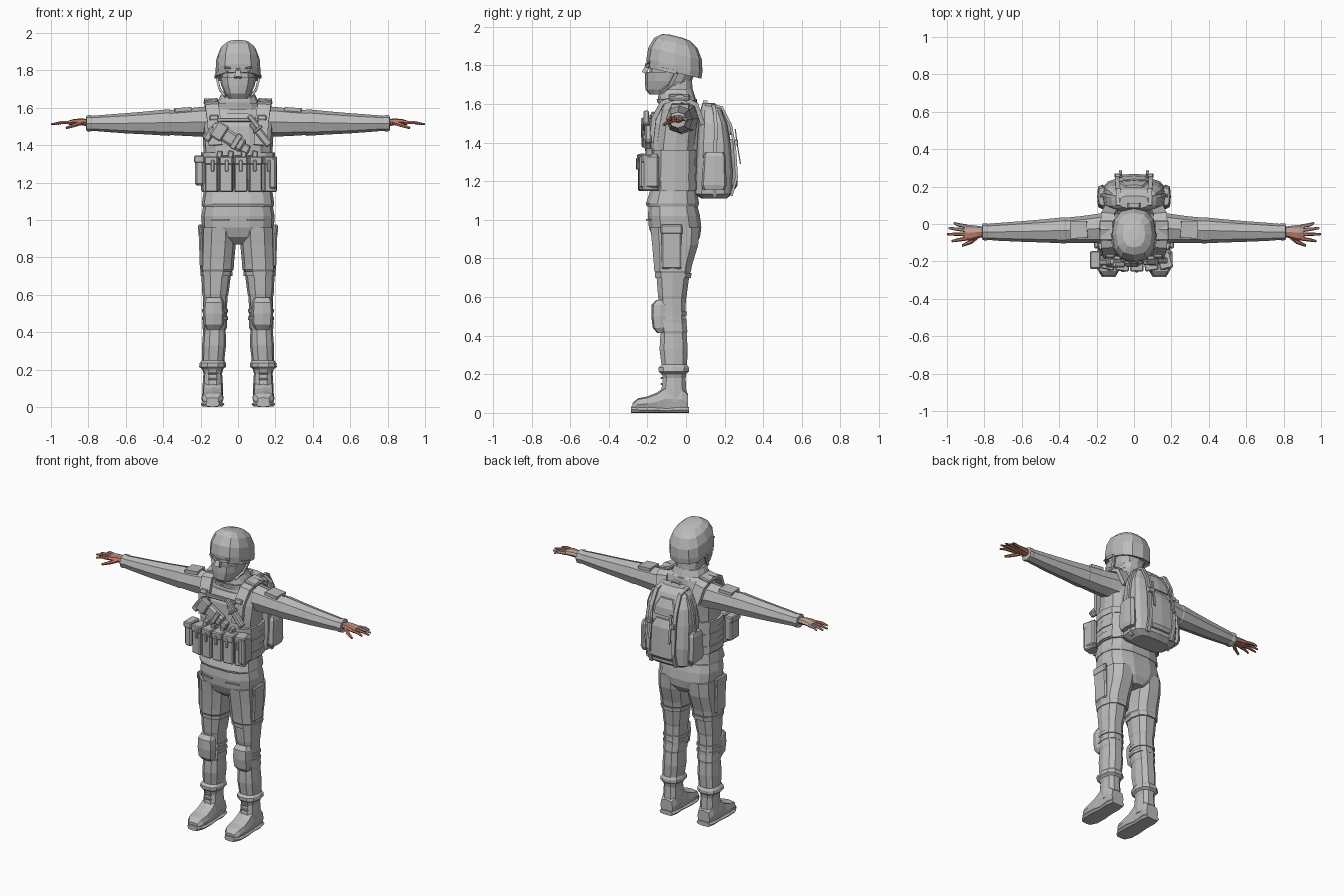
import bpy, bmesh, math
from mathutils import Vector, Euler, Matrix


def material(name, rgb):
    m = bpy.data.materials.new(name)
    m.diffuse_color = (*rgb, 1)
    return m


GREY = material("cloth grey", (0.5, 0.5, 0.5))
SKIN = material("skin", (0.5, 0.2, 0.14))
PALE = material("pale skin", (0.52, 0.38, 0.34))


def finish(name, bm, mat, mirror=False, bevel=0):
    bmesh.ops.recalc_face_normals(bm, faces=bm.faces)
    me = bpy.data.meshes.new(name)
    bm.to_mesh(me)
    bm.free()
    me.materials.append(mat)
    ob = bpy.data.objects.new(name, me)
    bpy.context.collection.objects.link(ob)
    if bevel:
        b = ob.modifiers.new("bevel", 'BEVEL')
        b.width, b.segments = bevel, 1
    if mirror:
        ob.modifiers.new("mirror", 'MIRROR').use_mirror_merge = False
    return ob


def ring(c, u, v, n, p=1.0):
    """Superellipse ring round c; n == 4 gives a rectangle."""
    k, ph = (math.sqrt(2), math.pi / 4) if n == 4 else (1, 0)
    out = []
    for i in range(n):
        a = ph + 2 * math.pi * i / n
        ca, sa = math.cos(a), math.sin(a)
        out.append(c + u * (k * math.copysign(abs(ca) ** p, ca))
                   + v * (k * math.copysign(abs(sa) ** p, sa)))
    return out


def loft(name, rings, mat=GREY, mirror=False, bevel=0):
    bm = bmesh.new()
    vs = [[bm.verts.new(q) for q in r] for r in rings]
    n = len(vs[0])
    for a, b in zip(vs, vs[1:]):
        for i in range(n):
            bm.faces.new((a[i], a[(i + 1) % n], b[(i + 1) % n], b[i]))
    bm.faces.new(vs[0])
    bm.faces.new(vs[-1])
    return finish(name, bm, mat, mirror, bevel)


def stack(name, rows, n=12, p=0.8, xc=0, tilt=0, **kw):
    """Rows of (z, half width, y front, y back[, x centre]) piled upward."""
    rings = []
    for z, rx, y0, y1, *x in rows:
        c = Vector((x[0] if x else xc, (y0 + y1) / 2, z))
        r = ring(c, Vector((rx, 0, 0)), Vector((0, (y1 - y0) / 2, 0)), n, p)
        rings.append([q + Vector((0, 0, tilt * (q.y - c.y))) for q in r])
    return loft(name, rings, **kw)


def tube(name, pts, sizes, side=(1, 0, 0), n=4, p=1.0, **kw):
    """Sweep along pts; sizes are (half width along side, half thickness)."""
    pts = [Vector(q) for q in pts]
    if isinstance(sizes, tuple):
        sizes = [sizes] * len(pts)
    rings = []
    for i, c in enumerate(pts):
        t = (pts[min(i + 1, len(pts) - 1)] - pts[max(i - 1, 0)]).normalized()
        u = Vector(side)
        u = (u - t * u.dot(t)).normalized()
        rings.append(ring(c, u * sizes[i][0], t.cross(u) * sizes[i][1], n, p))
    return loft(name, rings, **kw)


def box(name, c, size, rot=(0, 0, 0), bevel=0.006, mirror=False, mat=GREY):
    bm = bmesh.new()
    m = (Matrix.Translation(c) @ Euler([math.radians(a) for a in rot]).to_matrix().to_4x4()
         @ Matrix.Diagonal((*size, 1)))
    bmesh.ops.create_cube(bm, size=1, matrix=m)
    return finish(name, bm, mat, mirror, bevel)


# Head, mask and helmet
stack("head", [(1.66, .055, -.18, -.03), (1.70, .08, -.195, .02), (1.77, .092, -.19, .05),
               (1.83, .098, -.185, .06), (1.88, .09, -.17, .06)])
stack("face_mask", [(1.65, .052, -.19, -.05), (1.675, .07, -.21, -.01), (1.72, .09, -.213, .03),
                    (1.765, .099, -.212, .05), (1.765, .085, -.18, .04)])
tube("nose", [(0, -.185, 1.82), (0, -.205, 1.785), (0, -.216, 1.76)], [(.010, .01), (.014, .012), (.02, .015)])
box("brow", (.043, -.186, 1.812), (.062, .022, .010), (0, -8, -18), .003, True)
box("eye", (.043, -.182, 1.792), (.044, .016, .012), (0, 0, -18), .003, True)
stack("helmet", [(1.772, .105, -.185, .07), (1.765, .118, -.203, .08), (1.80, .120, -.205, .085),
                 (1.86, .116, -.195, .083), (1.915, .095, -.165, .06), (1.945, .06, -.125, .02),
                 (1.952, .025, -.085, -.02)], tilt=-.24)
tube("helmet_rim", [(0, -.207, 1.80), (.07, -.18, 1.795), (.112, -.12, 1.78), (.12, -.05, 1.765)],
     (.009, .005), side=(0, 0, 1), mirror=True)
tube("chin_strap", [(.113, -.05, 1.76), (.098, -.08, 1.70), (.068, -.13, 1.66)], (.009, .006),
     side=(0, 1, 0), mirror=True)

# Neck, collar and jacket
stack("neck", [(1.58, .08, -.12, .04), (1.74, .075, -.12, .03)])
stack("collar", [(1.59, .135, -.14, .055), (1.63, .112, -.145, .05), (1.675, .088, -.14, .035),
                 (1.675, .07, -.12, .02)])
stack("jacket", [(1.07, .19, -.205, .065), (1.085, .194, -.21, .07), (1.145, .185, -.19, .06),
                 (1.25, .182, -.165, .05), (1.40, .186, -.165, .06), (1.50, .192, -.15, .068),
                 (1.575, .18, -.13, .062), (1.62, .14, -.12, .055), (1.64, .09, -.10, .04)], n=14, p=.7)
stack("vest", [(1.15, .192, -.185, .062), (1.34, .195, -.175, .062), (1.345, .16, -.185, .07),
               (1.50, .145, -.175, .078), (1.57, .13, -.14, .07)], n=14, p=.6)
for i, z in enumerate((1.18, 1.26, 1.34)):
    stack("side_band_%d" % i, [(z - .022, .199, -.18, .066), (z + .022, .199, -.18, .066)], n=14, p=.65)
stack("collar_band", [(1.605, .128, -.148, .058), (1.625, .122, -.152, .056)])

# Sleeves with elbow folds and cuffs
ARM = [(.13, 1.525, .085, -.02, .085), (.20, 1.525, .079, -.025, .078), (.28, 1.522, .073, -.03, .072),
       (.36, 1.521, .067, -.034, .068), (.37, 1.521, .071, -.034, .07), (.48, 1.519, .062, -.037, .062),
       (.60, 1.517, .054, -.040, .055), (.72, 1.517, .045, -.042, .048), (.78, 1.517, .040, -.042, .043),
       (.79, 1.517, .044, -.042, .046), (.81, 1.517, .042, -.042, .044), (.812, 1.517, .028, -.042, .03)]
tube("sleeve", [(x, y, z) for x, z, _, y, _ in ARM], [(rz, ry) for _, _, rz, _, ry in ARM],
     side=(0, 0, 1), n=8, p=.9, mirror=True)
tube("arm_pocket", [(.25, -.028, 1.594), (.34, -.033, 1.587)], (.045, .01), side=(0, 1, 0), mirror=True)

# Hands: palm, four fingers and a thumb
hand = [tube("palm", [(.80, -.042, 1.52), (.84, -.043, 1.525), (.88, -.047, 1.524), (.905, -.046, 1.52)],
             [(.026, .019), (.034, .018), (.043, .015), (.04, .011)], side=(0, 1, 0), n=8, p=.8,
             mat=SKIN, mirror=True)]
for i, (y0, y1, tip) in enumerate(((-.078, -.092, .975), (-.056, -.054, 1.0), (-.034, -.022, .99), (-.013, .005, .962))):
    hand.append(tube("finger_%d" % i, [(.893, y0, 1.522), (.94, (y0 + y1) / 2, 1.522), (tip, y1, 1.512)],
                     [(.0105, .010), (.0095, .009), (.006, .005)], side=(0, 1, 0), n=6, mat=SKIN, mirror=True))
hand.append(tube("thumb", [(.835, -.06, 1.52), (.872, -.095, 1.507), (.918, -.116, 1.492)],
                 [(.016, .013), (.012, .011), (.007, .007)], side=(0, 1, 0), n=6, mat=SKIN, mirror=True))
for ob in hand:
    ob.data.materials.append(PALE)
    for f in ob.data.polygons:
        if f.normal.z > .3 and f.center.y > -.045:
            f.material_index = 1

# Trousers
stack("hips", [(.87, .06, -.13, .05), (.91, .15, -.175, .075), (.96, .192, -.195, .082),
               (1.02, .196, -.20, .075), (1.08, .185, -.195, .06)], n=14, p=.75)
stack("trouser_leg", [(.20, .052, -.13, .0, .137), (.215, .072, -.145, .018, .136), (.235, .07, -.145, .018, .135),
                      (.25, .06, -.13, .008, .133), (.33, .064, -.14, .012, .128), (.41, .06, -.135, .006, .126),
                      (.425, .066, -.14, .01, .125), (.50, .063, -.14, .0, .123), (.59, .066, -.145, .002, .122),
                      (.605, .07, -.148, .006, .121), (.72, .08, -.157, .022, .116), (.735, .09, -.168, .03, .113),
                      (.765, .09, -.17, .035, .112), (.87, .094, -.18, .068, .106), (.96, .096, -.19, .075, .102)],
      n=10, p=.8, mirror=True)
tube("belt_seam", [(.05, -.203, 1.0), (.14, -.185, 1.0)], (.004, .004), side=(0, 0, 1), mirror=True)
box("thigh_pocket", (.196, -.075, .86), (.024, .105, .23), (0, 2, 0), .008, True)
box("pocket_flap", (.203, -.075, .95), (.02, .112, .05), (0, 2, 0), .006, True)
stack("thigh_strap", [(.70, .085, -.163, .03, .115), (.725, .087, -.165, .032, .115)], n=10, mirror=True)
for i, z in enumerate((.475, .515)):
    stack("knee_strap_%d" % i, [(z - .01, .07, -.146, .006, .123), (z + .01, .07, -.146, .006, .123)],
          n=10, mirror=True)
stack("knee_pad", [(.415, .04, -.15, -.10), (.44, .053, -.172, -.09), (.50, .057, -.18, -.085),
                   (.56, .055, -.178, -.085), (.585, .045, -.155, -.10)], n=8, p=.6, xc=.13, mirror=True)

# Boots
stack("boot_shaft", [(.06, .056, -.125, .008), (.12, .054, -.13, .004), (.18, .05, -.122, .0),
                     (.20, .056, -.127, .004), (.225, .056, -.127, .004)], n=10, xc=.135, mirror=True)


def along_y(name, rows, z0):
    """Foot-shaped loft from heel to toe: (y, half width, top)."""
    loft(name, [ring(Vector((.136, y, (z0 + t) / 2)), Vector((rx, 0, 0)), Vector((0, 0, (t - z0) / 2)), 8, .55)
                for y, rx, t in rows], mirror=True)


along_y("boot_foot", [(.01, .045, .10), (-.02, .053, .13), (-.11, .055, .135), (-.15, .057, .105),
                      (-.20, .06, .085), (-.25, .055, .075), (-.277, .035, .05)], .01)
along_y("boot_sole", [(.015, .047, .03), (-.03, .058, .032), (-.10, .054, .025), (-.17, .063, .03),
                      (-.24, .061, .032), (-.284, .036, .034)], 0)
for i, z in enumerate((.15, .18)):
    box("lace_%d" % i, (.135, -.126, z), (.05, .012, .01), bevel=.003, mirror=True)

# Magazine pouches on the belt line
for i in range(5):
    x = -.135 + i * .075
    y = -.205 + .5 * x * x
    box("pouch_%d" % i, (x, y, 1.235), (.069, .085, .17), (0, 0, x * 90))
    box("pouch_flap_%d" % i, (x, y - .004, 1.318), (.072, .09, .045), (0, 0, x * 90))
    box("pouch_tab_%d" % i, (x, y - .048, 1.29), (.018, .012, .06), (0, 0, x * 90), .003)
box("side_pouch", (-.205, -.19, 1.26), (.05, .09, .15), bevel=.01)
box("side_pouch_flap", (-.207, -.192, 1.325), (.056, .095, .04))
box("corner_pouch", (.185, -.19, 1.25), (.04, .10, .17), bevel=.01)
for i, x in enumerate((-.10, -.04, .03, .09)):
    box("magazine_%d" % i, (x, -.19, 1.345), (.03, .04, .05), (0, 8, 0), .005)

# Chest holster, pistol and knife
box("holster", (-.055, -.20, 1.445), (.20, .045, .075), (0, 32, 0), .012)
box("holster_flap", (-.10, -.216, 1.475), (.07, .035, .095), (0, 32, 0), .008)
box("pistol_grip", (-.15, -.205, 1.46), (.04, .035, .085), (0, 35, 0), .008)
box("holster_buckle", (-.01, -.222, 1.42), (.03, .016, .09), (0, 32, 0), .004)
box("radio_pouch", (.02, -.195, 1.39), (.09, .035, .05), (0, 25, 0), .008)
box("knife_sheath", (.12, -.195, 1.46), (.04, .035, .16), (0, -38, 0), .008)
box("knife_handle", (.085, -.205, 1.525), (.028, .028, .09), (0, -38, 0), .006)
box("knife_guard", (.105, -.205, 1.485), (.06, .035, .016), (0, -38, 0), .004)
box("chest_strap", (0, -.18, 1.535), (.22, .02, .022), bevel=.004)

# Shoulder straps
tube("shoulder_strap", [(.12, -.18, 1.40), (.128, -.165, 1.53), (.14, -.12, 1.61), (.145, -.03, 1.638),
                        (.14, .05, 1.60), (.12, .085, 1.50)], (.036, .012), mirror=True)
box("shoulder_pad", (.145, -.035, 1.635), (.08, .11, .022), (0, 12, 0), mirror=True)
box("strap_buckle", (.128, -.172, 1.545), (.05, .022, .03), (-20, 0, 0), mirror=True)

# Backpack with pockets and straps
stack("backpack", [(1.11, .12, .08, .21), (1.135, .16, .04, .24), (1.25, .168, .045, .245),
                   (1.40, .165, .055, .232), (1.50, .152, .065, .215), (1.57, .12, .075, .185),
                   (1.605, .075, .085, .15)], n=16, p=.55)
tube("backpack_seam", [(.09, .14, 1.592), (.135, .15, 1.555), (.163, .155, 1.47), (.172, .15, 1.34),
                       (.172, .15, 1.18), (.14, .15, 1.115)], (.009, .007), side=(0, 1, 0), mirror=True)
stack("back_pocket", [(1.16, .075, .20, .255), (1.18, .09, .20, .268), (1.37, .088, .20, .258),
                      (1.42, .06, .19, .24)], n=8, p=.5)
stack("upper_pocket", [(1.44, .085, .18, .236), (1.49, .08, .17, .232), (1.545, .05, .15, .21)], n=8, p=.5)
stack("side_pocket", [(1.155, .02, .09, .20), (1.18, .027, .08, .21), (1.33, .025, .09, .205),
                      (1.35, .018, .10, .195)], n=8, p=.5, xc=.17, mirror=True)
tube("pack_strap", [(.085, .10, 1.60), (.085, .185, 1.583), (.09, .232, 1.49), (.09, .252, 1.38),
                    (.092, .262, 1.22), (.088, .235, 1.125)], (.012, .007), mirror=True)
box("strap_clip", (.085, .258, 1.40), (.035, .024, .03), bevel=.004, mirror=True)
tube("strap_tail", [(.07, .255, 1.47), (.07, .264, 1.40), (.072, .282, 1.29)], (.007, .003), mirror=True)
tube("carry_handle", [(-.035, .10, 1.595), (-.025, .10, 1.615), (.025, .10, 1.615), (.035, .10, 1.595)],
     (.012, .004), side=(0, 1, 0))
